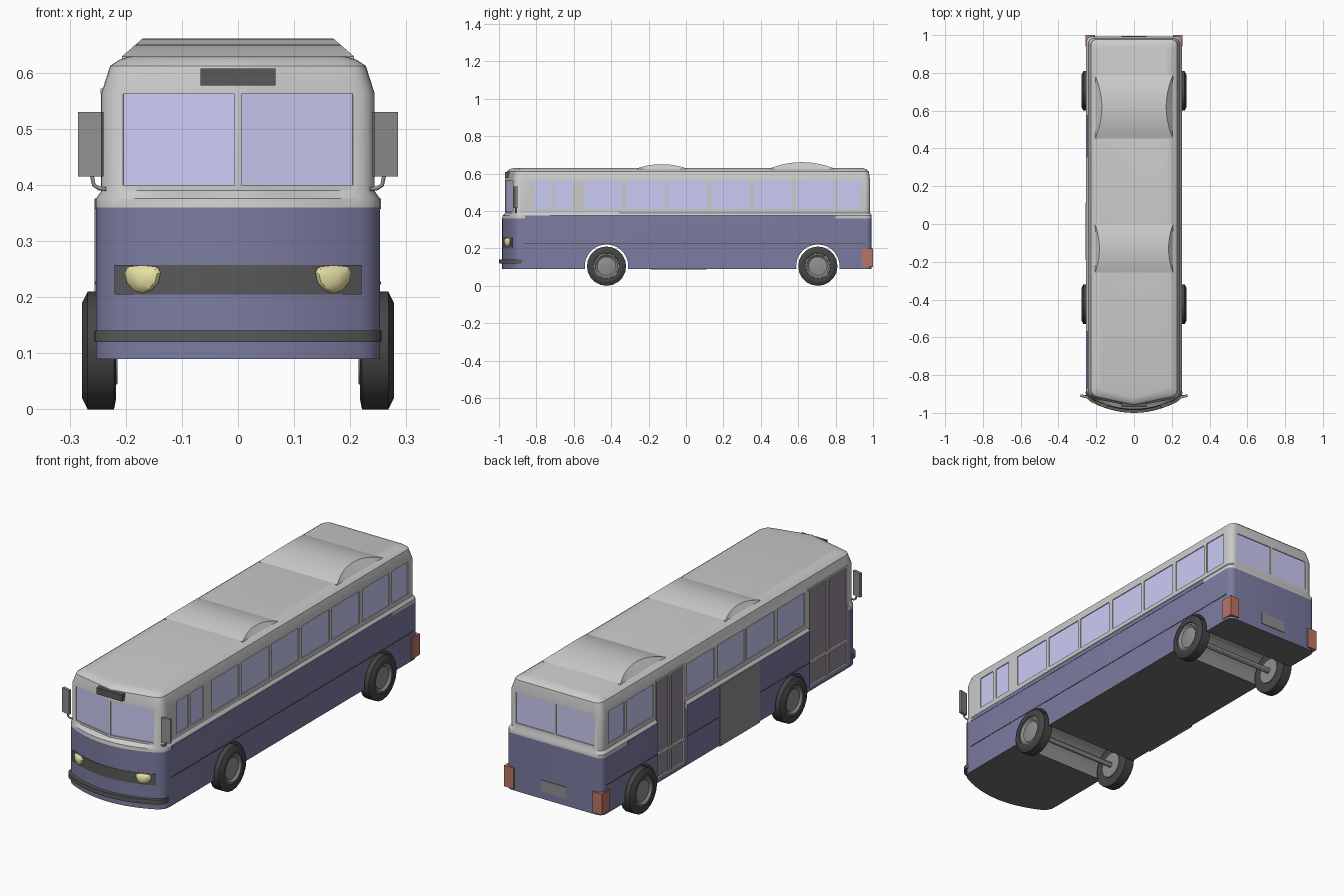
import bpy, bmesh, math
from mathutils import Vector

if "Cube" in bpy.data.objects:
    bpy.data.objects.remove(bpy.data.objects["Cube"])


def material(name, rgb):
    m = bpy.data.materials.new(name)
    m.diffuse_color = (*rgb, 1)
    m.use_nodes = True
    m.node_tree.nodes["Principled BSDF"].inputs["Base Color"].default_value = m.diffuse_color
    return m


BLUE = material("blue_paint", (0.2, 0.2, 0.36))
GLASS = material("window_glass", (0.6, 0.6, 0.92))
DOORGLASS = material("door_glass", (0.3, 0.24, 0.31))
DARK = material("dark_trim", (0.1, 0.1, 0.1))
FLOOR = material("underside", (0.16, 0.16, 0.16))
TYRE = material("tyre_rubber", (0.06, 0.06, 0.06))
METAL = material("metal", (0.28, 0.28, 0.28))
RED = material("tail_red", (0.5, 0.18, 0.13))
LAMP = material("lamp_yellow", (0.8, 0.74, 0.38))


def finish(name, bm, mat=None, smooth=True):
    bmesh.ops.recalc_face_normals(bm, faces=bm.faces)
    me = bpy.data.meshes.new(name)
    bm.to_mesh(me)
    bm.free()
    ob = bpy.data.objects.new(name, me)
    bpy.context.collection.objects.link(ob)
    if mat:
        me.materials.append(mat)
    if smooth:
        shade(ob)
    return ob


def activate(ob):
    bpy.ops.object.select_all(action='DESELECT')
    ob.select_set(True)
    bpy.context.view_layer.objects.active = ob


def shade(ob):
    activate(ob)
    bpy.ops.object.shade_smooth_by_angle(angle=math.radians(30))


def loft(name, rings, mat=None):
    """Skin closed rings of equal length and cap both ends."""
    bm = bmesh.new()
    vr = [[bm.verts.new(p) for p in r] for r in rings]
    n = len(vr[0])
    for a, b in zip(vr, vr[1:]):
        for i in range(n):
            bm.faces.new((a[i], a[(i + 1) % n], b[(i + 1) % n], b[i]))
    bm.faces.new(vr[0])
    bm.faces.new(vr[-1])
    return finish(name, bm, mat)


def boxes(name, specs, mat=None):
    """Slabs along plan lines a->b (counter-clockwise), z0..z1, depth d0..d1 outward."""
    bm = bmesh.new()
    for a, b, z0, z1, d0, d1 in specs:
        a, b = Vector(a), Vector(b)
        t = (b - a).normalized()
        n = Vector((t.y, -t.x))
        plan = [a + n * d0, b + n * d0, b + n * d1, a + n * d1]
        lo = [bm.verts.new((p.x, p.y, z0)) for p in plan]
        hi = [bm.verts.new((p.x, p.y, z1)) for p in plan]
        bm.faces.new(lo)
        bm.faces.new(hi)
        for i in range(4):
            j = (i + 1) % 4
            bm.faces.new((lo[i], lo[j], hi[j], hi[i]))
    return finish(name, bm, mat, False)


def cut(ob, cutter):
    activate(ob)
    m = ob.modifiers.new("cut", 'BOOLEAN')
    m.operation, m.object, m.solver = 'DIFFERENCE', cutter, 'EXACT'
    bpy.ops.object.modifier_apply(modifier=m.name)


def front_pts(hw, yc, ys, p, corner=True):
    """Bowed nose in plan, from -x to +x, with rounded corners."""
    f = lambda x: yc + (ys - yc) * (x / hw) ** p
    k = hw - 0.035
    half = [(k * i / 6, f(k * i / 6)) for i in range(7)]
    if corner:
        for i in range(1, 6):
            t = i / 5
            u = 1 - t
            half.append((u * u * k + (1 - u * u) * hw,
                         u * u * f(k) + 2 * u * t * ys + t * t * (ys + 0.035)))
    return [(-x, y) for x, y in reversed(half[1:])] + half


def outline(z, hw, yc, ys, yr, p):
    r = 0.03
    arc = [(hw - r + r * math.cos(a), yr - r + r * math.sin(a))
           for a in (math.pi / 2 * i / 5 for i in range(6))]
    pts = front_pts(hw, yc, ys, p) + arc + [(-x, y) for x, y in reversed(arc)]
    return [(x, y, z) for x, y in pts]


def side(s, y0, y1, x, *rest):
    """Slab spec on the right (s=1) or left (s=-1) flank."""
    return ((x, y0), (x, y1), *rest) if s > 0 else ((-x, y1), (-x, y0), *rest)


# Body shells
lower = loft("lower_body", [outline(z, 0.253, -0.983, -0.91, 0.993, 2) for z in (0.09, 0.36)], BLUE)
upper = loft("upper_body", [outline(*r) for r in (
    (0.36, 0.253, -0.983, -0.91, 0.993, 2),
    (0.376, 0.253, -0.98, -0.91, 0.993, 2),
    (0.39, 0.243, -0.967, -0.918, 0.985, 1),
    (0.565, 0.243, -0.967, -0.918, 0.985, 1),
    (0.612, 0.228, -0.957, -0.908, 0.977, 1),
    (0.623, 0.212, -0.945, -0.896, 0.965, 1),
    (0.63, 0.19, -0.92, -0.871, 0.94, 1))])

# Window, door and wheel arch openings
WZ = (0.41, 0.563)
right = [(-0.81, -0.72), (-0.70, -0.61), (-0.545, -0.34), (-0.32, -0.11), (-0.095, 0.11),
         (0.135, 0.34), (0.36, 0.565), (0.59, 0.79), (0.81, 0.93)]
left = right[2:6] + right[7:]
doors = [(-0.87, -0.57), (0.355, 0.575)]
wy = lambda x: -0.967 + 0.049 * abs(x) / 0.243


def windows(d0, d1):
    s = [side(1, a, b, 0.243, *WZ, d0, d1) for a, b in right]
    s += [side(-1, a, b, 0.243, *WZ, d0, d1) for a, b in left]
    for a, b in ((-0.205, -0.006), (0.006, 0.205)):
        s.append(((a, wy(a)), (b, wy(b)), 0.40, 0.562, d0, d1))
        s.append(((b, 0.985), (a, 0.985), 0.41, 0.555, d0, d1))
    return s


cutters = [boxes("window_cutter", windows(-0.008, 0.02)),
           boxes("door_cutter", [side(-1, a, b, 0.243, 0.10, 0.572, -0.008, 0.05) for a, b in doors])]
for c in cutters:
    cut(upper, c)
cut(lower, cutters[1])
AXLES = (-0.425, 0.705)
for y in AXLES:
    bpy.ops.mesh.primitive_cylinder_add(vertices=32, radius=0.116, depth=0.7,
                                        location=(0, y, 0.105), rotation=(0, math.pi / 2, 0))
    cutters.append(bpy.context.object)
    cut(lower, cutters[-1])
for c in cutters:
    bpy.data.objects.remove(c)
lower.data.materials.append(FLOOR)
lower.data.materials.append(METAL)
for f in lower.data.polygons:
    if f.normal.z < -0.95 and f.center.z < 0.1:
        f.material_index = 1
    elif abs(f.normal.x) < 0.1 and any(abs(f.center.y - y) < 0.12 for y in AXLES):
        f.material_index = 2
shade(lower)
shade(upper)
boxes("window_panes", windows(-0.009, -0.004), GLASS)

# Doors: two leaves each, with glass above and below a cross bar
panes, bars = [], []
for a, b in doors:
    panes.append(side(-1, a, b, 0.243, 0.10, 0.572, -0.009, -0.005))
    for z0, z1 in ((0.10, 0.108), (0.21, 0.222), (0.562, 0.572)):
        bars.append(side(-1, a, b, 0.243, z0, z1, -0.006, 0.002))
    m = (a + b) / 2
    for y in (a + 0.005, m - 0.007, m + 0.007, b - 0.005):
        bars.append(side(-1, y - 0.005, y + 0.005, 0.243, 0.10, 0.572, -0.006, 0.001))
boxes("door_panes", panes, DOORGLASS)
boxes("door_frames", bars)

# Side belt, trim line and left service panel
gaps = lambda y0, y1: [(1, y0, y1), (-1, 0.575, y1), (-1, -0.57, 0.355)]
boxes("side_belt", [side(s, a, b, 0.253, 0.357, 0.376, -0.006, 0.0015) for s, a, b in gaps(-0.86, 0.80)], BLUE)
boxes("side_trim", [side(s, a, b, 0.253, 0.223, 0.228, -0.003, 0.0015) for s, a, b in gaps(-0.87, 0.96)], DARK)
boxes("service_panel", [side(-1, -0.19, 0.11, 0.253, 0.086, 0.376, -0.003, 0.003)], METAL)

# Rear plate, tail lights, destination sign
boxes("rear_plate", [((0.067, 0.993), (-0.067, 0.993), 0.125, 0.18, -0.003, 0.003)], METAL)
boxes("tail_lights", [((a, 1.0), (b, 1.0), 0.10, 0.20, -0.06, 0)
                      for a, b in ((0.257, 0.207), (-0.207, -0.257))], RED)
boxes("destination_sign", [((-0.067, -0.968), (0.067, -0.968), 0.577, 0.608, -0.03, 0)], DARK)


# Curved grille and bumper following the nose
def band(name, out, z0, z1, corner):
    inner = front_pts(0.251, -0.979, -0.908, 2, corner)
    outer = front_pts(0.253 + min(out, 0.003), -0.983 - out, -0.91 - out, 2, corner)
    loft(name, [[(*i, z0), (*o, z0), (*o, z1), (*i, z1)] for i, o in zip(inner, outer)], DARK)


band("grille_panel", 0.002, 0.205, 0.257, False)
band("front_bumper", 0.017, 0.12, 0.141, True)

# Shield-shaped domed headlights
shield = [(-0.032, 0.012), (-0.027, 0.022), (0, 0.025), (0.027, 0.022), (0.032, 0.012),
          (0.028, -0.006), (0.015, -0.02), (0, -0.025), (-0.015, -0.02), (-0.028, -0.006)]
for s, tag in ((1, "right"), (-1, "left")):
    loft("headlight_" + tag, [[(s * (0.17 + k * x), y + 0.4 * k * x, 0.232 + k * z) for x, z in shield]
                              for k, y in ((1, -0.935), (1, -0.955), (0.8, -0.962), (0.4, -0.967))], LAMP)

# Mirrors on curved arms
boxes("mirrors", [((0.243, -0.925), (0.285, -0.915), 0.415, 0.53, -0.014, 0),
                  ((-0.285, -0.915), (-0.243, -0.925), 0.415, 0.53, -0.014, 0)], METAL)
for s, tag in ((1, "right"), (-1, "left")):
    cu = bpy.data.curves.new("mirror_arm_" + tag, 'CURVE')
    cu.dimensions, cu.bevel_depth, cu.bevel_resolution = '3D', 0.004, 1
    sp = cu.splines.new('POLY')
    path = [(0.235, 0.393), (0.248, 0.394), (0.257, 0.40), (0.261, 0.42)]
    sp.points.add(len(path) - 1)
    for pt, (x, z) in zip(sp.points, path):
        pt.co = (s * x, -0.91, z, 1)
    bpy.context.collection.objects.link(bpy.data.objects.new("mirror_arm_" + tag, cu))
    cu.materials.append(METAL)

# Arched roof pods
for name, y0, y1, h in (("roof_pod_middle", -0.26, 0.0, 0.021), ("roof_pod_rear", 0.45, 0.79, 0.032)):
    rings = []
    for i in range(13):
        t = i / 12
        k = h * 4 * t * (1 - t)
        w = 0.207 - 1.15 * k
        rings.append([(x, y0 + (y1 - y0) * t, z) for x, z in
                      ((-0.207, 0.622), (0.207, 0.622), (w, 0.629 + k), (-w, 0.629 + k))])
    loft(name, rings)


# Wheels and axles
def lathe(name, s, y, profile, mat, n=20):
    loft(name, [[(s * x, y + r * math.cos(2 * math.pi * i / n), 0.105 + r * math.sin(2 * math.pi * i / n))
                 for i in range(n)] for x, r in profile], mat)


for y, end in zip(AXLES, ("front", "rear")):
    for s, tag in ((1, "right"), (-1, "left")):
        lathe(f"{end}_tyre_{tag}", s, y, [(0.22, 0.06), (0.217, 0.085), (0.221, 0.105), (0.268, 0.105),
                                         (0.278, 0.085), (0.277, 0.068), (0.262, 0.064)], TYRE)
        lathe(f"{end}_hub_{tag}", s, y, [(0.215, 0.06), (0.274, 0.067), (0.274, 0.06), (0.265, 0.05),
                                        (0.268, 0.03), (0.27, 0.012)], METAL)
    lathe(f"{end}_axle", 1, y, [(-0.23, 0.013), (0.23, 0.013)], METAL, 12)
